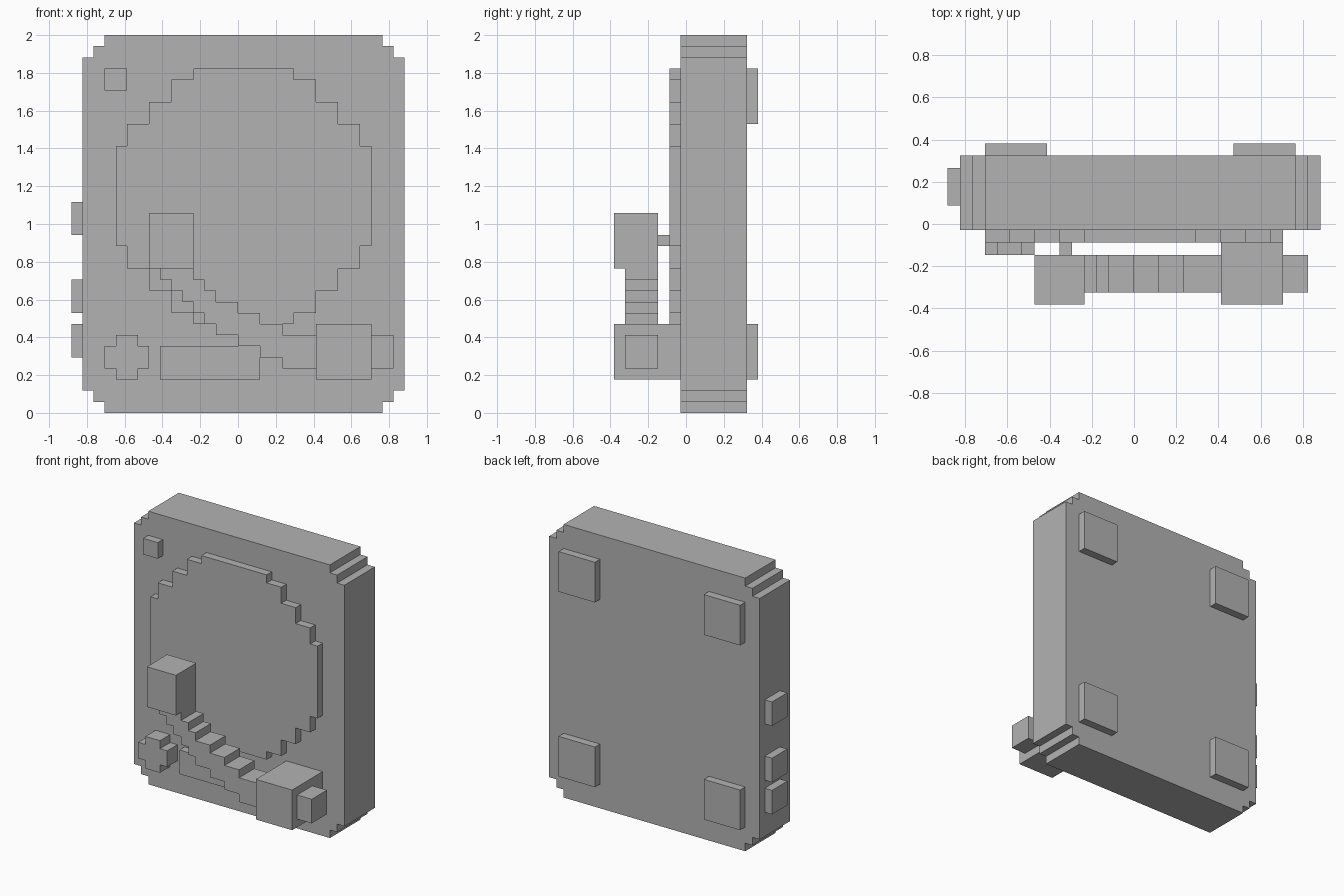
import bpy
import bmesh

if "Cube" in bpy.data.objects:
    bpy.data.objects.remove(bpy.data.objects["Cube"], do_unlink=True)

U = 2 / 34  # size of one block

grey = bpy.data.materials.new("plain_grey")
grey.use_nodes = True
colour = (0.45, 0.45, 0.45, 1)
grey.diffuse_color = colour
grey.node_tree.nodes["Principled BSDF"].inputs["Base Color"].default_value = colour


def stepped(name, start, rows, y0, y1):
    """Extrude stacked rows (height, x_min, x_max) from z = start, between y0 and y1."""
    left, right, z = [], [], start
    for height, a, b in rows:
        left += [(a, z), (a, z + height)]
        right += [(b, z), (b, z + height)]
        z += height
    outline = right + left[::-1]
    bm = bmesh.new()
    front = bm.faces.new([bm.verts.new((x * U, y0 * U, h * U)) for x, h in outline])
    ext = bmesh.ops.extrude_face_region(bm, geom=[front], use_keep_orig=True)
    moved = [v for v in ext["geom"] if isinstance(v, bmesh.types.BMVert)]
    bmesh.ops.translate(bm, verts=moved, vec=(0, (y1 - y0) * U, 0))
    bmesh.ops.recalc_face_normals(bm, faces=bm.faces)
    mesh = bpy.data.meshes.new(name)
    bm.to_mesh(mesh)
    bm.free()
    mesh.materials.append(grey)
    obj = bpy.data.objects.new(name, mesh)
    bpy.context.collection.objects.link(obj)
    return obj


def box(name, x, y, z):
    return stepped(name, z[0], [(z[1] - z[0], *x)], *y)


# Body with notched corners
stepped("body", 0, [(1, -12, 13), (1, -13, 14), (30, -14, 15),
                    (1, -13, 14), (1, -12, 13)], -0.5, 5.5)

# Round platter, mirrored top to bottom
lower = [(1, -4, 5), (2, -6, 7), (2, -8, 9), (2, -10, 11)]
stepped("platter", 8, lower + [(9, -11, 12)] + lower[::-1], -1.5, -0.5)

# Tone arm: pivot, stepped arm, weight, head and needle
box("arm_pivot", (7, 12), (-6.5, -0.5), (3, 8))
stepped("tone_arm", 4, [(1, 4, 7), (1, 2, 7), (1, 0, 7), (1, -2, 4), (1, -3, 2),
                        (1, -4, 0), (1, -5, -2), (1, -6, -3), (1, -7, -4)], -5.5, -2.5)
box("arm_weight", (12, 14), (-5.5, -2.5), (4, 7))
box("arm_head", (-8, -4), (-6.5, -2.5), (13, 18))
box("needle", (-6, -5), (-2.5, -1.5), (15, 16))

# Front controls
stepped("round_knob", 3, [(1, -11, -9), (2, -12, -8), (1, -11, -9)], -2.5, -0.5)
box("slider_panel", (-7, 2), (-1.5, -0.5), (3, 6))
box("power_button", (-12, -10), (-1.5, -0.5), (29, 31))

# Side buttons
for i, z in enumerate((5, 9, 16)):
    box(f"side_button_{i + 1}", (-15, -14), (1.5, 4.5), (z, z + 3))

# Back feet
for side, x in (("right", -12), ("left", 8)):
    for level, z in (("lower", 3), ("upper", 26)):
        box(f"{level}_{side}_foot", (x, x + 5), (5.5, 6.5), (z, z + 5))
